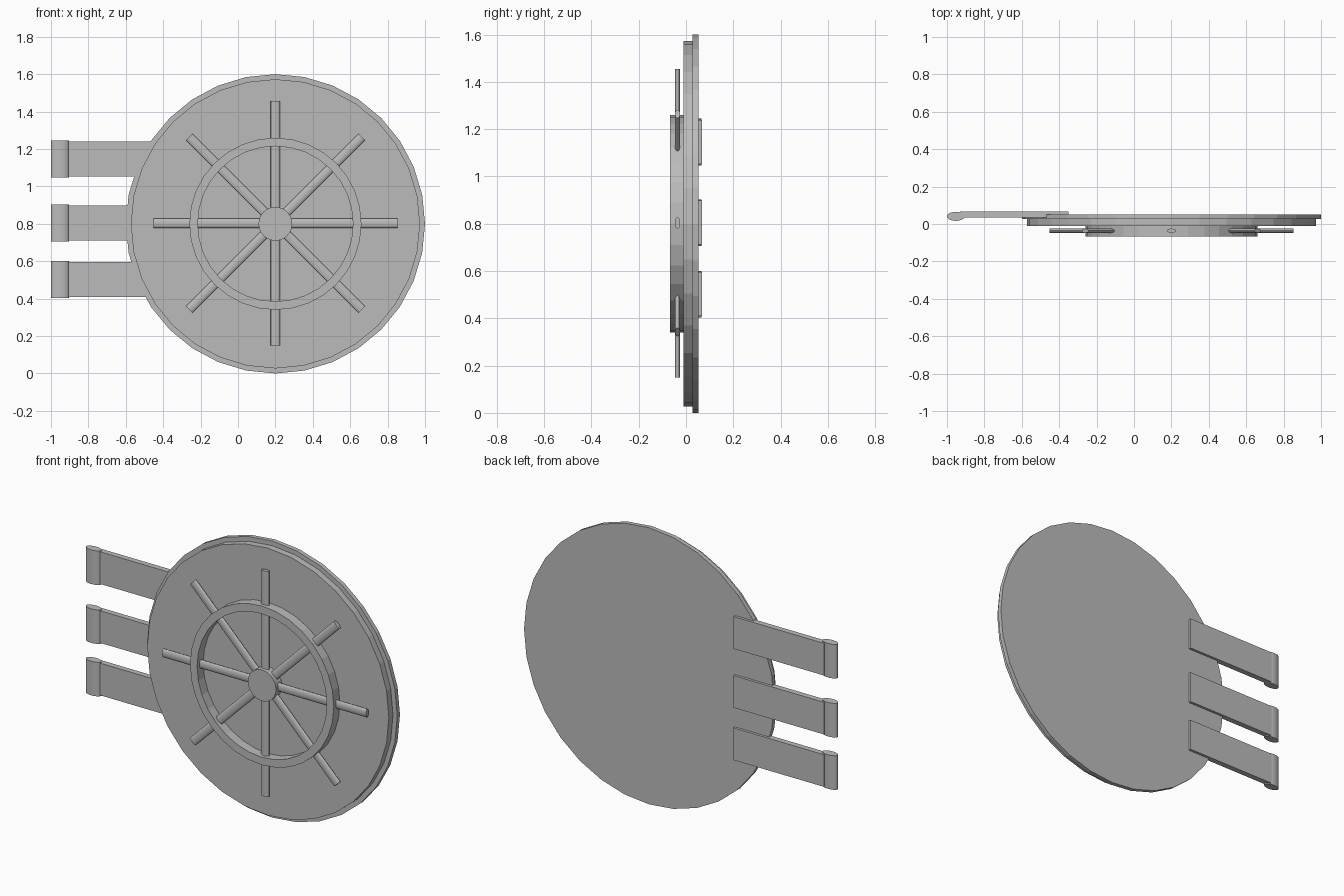
import bpy
import bmesh
from math import pi
from mathutils import Matrix, Vector

cube = bpy.data.objects.get("Cube")
if cube:
    bpy.data.objects.remove(cube, do_unlink=True)

metal = bpy.data.materials.new("grey metal")
metal.use_nodes = True
GREY = (0.5, 0.5, 0.5, 1)
metal.diffuse_color = GREY
metal.node_tree.nodes["Principled BSDF"].inputs["Base Color"].default_value = GREY

CX, CZ = 0.2, 0.8
SIDES = 32


def finish(name, bm):
    mesh = bpy.data.meshes.new(name)
    bmesh.ops.recalc_face_normals(bm, faces=bm.faces)
    bm.to_mesh(mesh)
    bm.free()
    mesh.materials.append(metal)
    obj = bpy.data.objects.new(name, mesh)
    bpy.context.collection.objects.link(obj)
    return obj


def cylinder(name, matrix, rx, ry, length):
    """Elliptical cylinder along local z, placed by a matrix."""
    bm = bmesh.new()
    bmesh.ops.create_cone(bm, cap_ends=True, segments=SIDES, radius1=1, radius2=1, depth=1,
                          matrix=matrix @ Matrix.Diagonal((rx, ry, length, 1)))
    return finish(name, bm)


def disc(name, radius, y0, y1):
    """Round plate facing the front."""
    place = Matrix.Translation((CX, (y0 + y1) / 2, CZ)) @ Matrix.Rotation(pi / 2, 4, 'X')
    return cylinder(name, place, radius, radius, y1 - y0)


def box(name, low, high):
    low, high = Vector(low), Vector(high)
    bm = bmesh.new()
    bmesh.ops.create_cube(bm, size=1, matrix=Matrix.Translation((low + high) / 2)
                          @ Matrix.Diagonal((*(high - low), 1)))
    return finish(name, bm)


def ring(name, inner, outer, y0, y1):
    """Rectangular section spun around the wheel axis."""
    bm = bmesh.new()
    corners = [(inner, y0), (outer, y0), (outer, y1), (inner, y1)]
    verts = [bm.verts.new((CX, y, CZ + r)) for r, y in corners]
    edges = [bm.edges.new((verts[i], verts[(i + 1) % 4])) for i in range(4)]
    bmesh.ops.spin(bm, geom=verts + edges, cent=(CX, 0, CZ), axis=(0, 1, 0),
                   angle=2 * pi, steps=SIDES, use_merge=True)
    bmesh.ops.remove_doubles(bm, verts=bm.verts, dist=0.0001)
    return finish(name, bm)


# Door plates
disc("back_plate", 0.8, 0.027, 0.052)
disc("front_plate", 0.773, -0.011, 0.027)

# Hand wheel: rim, hub and four full-length crossing bars
ring("wheel_rim", 0.415, 0.46, -0.067, -0.011)
disc("wheel_hub", 0.09, -0.067, -0.011)
for i in range(4):
    place = Matrix.Translation((CX, -0.036, CZ + 0.003)) @ Matrix.Rotation(i * pi / 4, 4, 'Y')
    cylinder(f"wheel_bar_{i + 1}", place, 0.025, 0.011, 1.305)

# Hinges: flat strap with an oval barrel at its outer end
for label, z in (("upper", 1.146), ("middle", 0.805), ("lower", 0.502)):
    box(f"{label}_hinge_strap", (-0.93, 0.034, z - 0.093), (-0.35, 0.067, z + 0.093))
    cylinder(f"{label}_hinge_barrel", Matrix.Translation((-0.952, 0.041, z)), 0.048, 0.024, 0.197)
